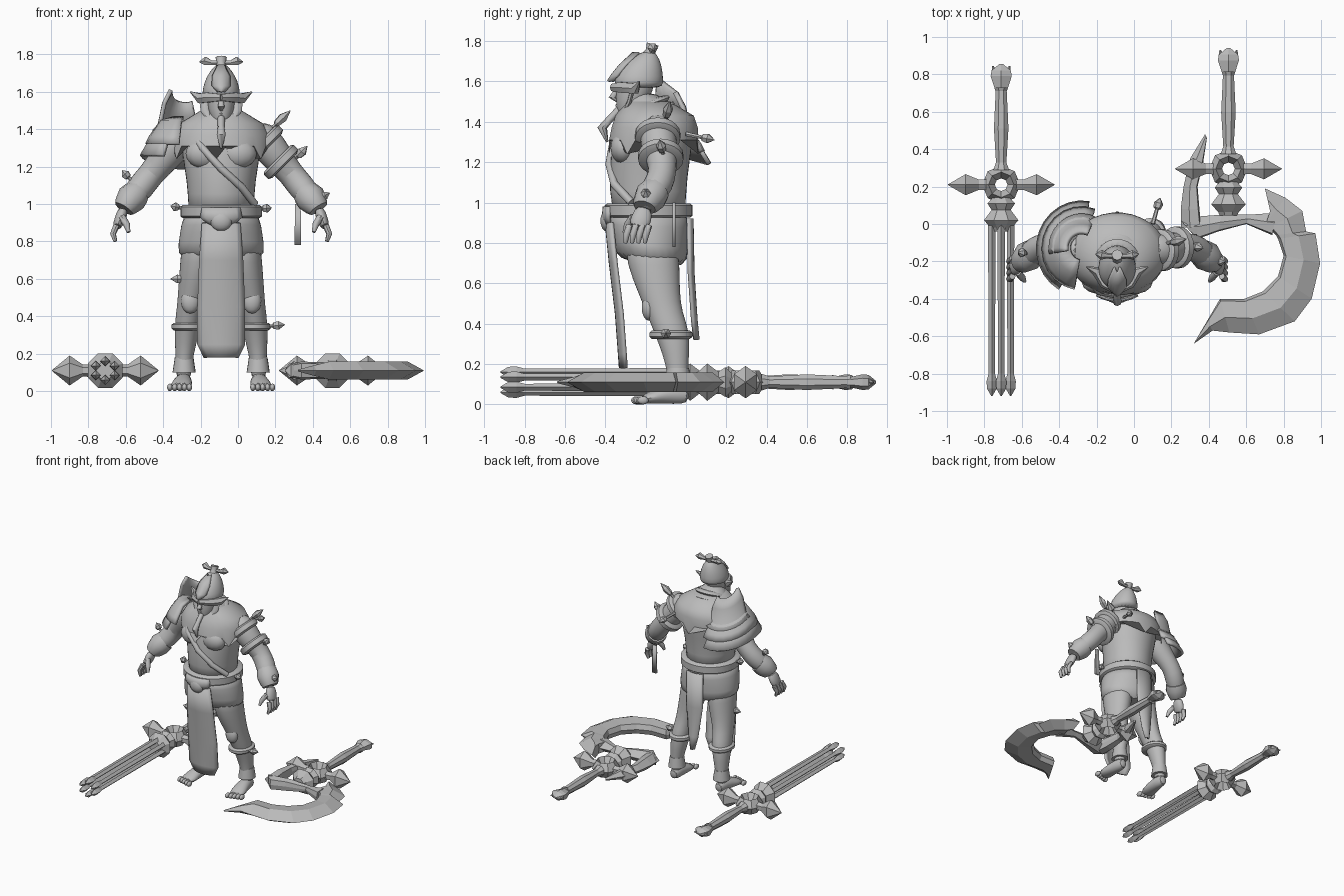
import bpy, bmesh
from math import sin, cos, pi, radians
from mathutils import Vector

cube = bpy.data.objects.get("Cube")
if cube:
    bpy.data.objects.remove(cube, do_unlink=True)

grey = bpy.data.materials.new("plain_grey")
grey.use_nodes = True
GREY = (0.5, 0.5, 0.5, 1)
grey.diffuse_color = GREY
grey.node_tree.nodes["Principled BSDF"].inputs["Base Color"].default_value = GREY

CX = -0.09          # the figure's middle plane
X, Y, Z = Vector((1, 0, 0)), Vector((0, 1, 0)), Vector((0, 0, 1))
SIDES = (("left", 1), ("right", -1))


def skin(name, rings, closed=True, thick=0, smooth=True, sub=0):
    """Skin a stack of point rings into one mesh object."""
    bm = bmesh.new()
    rows = [[bm.verts.new(p) for p in ring] for ring in rings]
    n = len(rows[0])
    for a, b in zip(rows, rows[1:]):
        for i in range(n if closed else n - 1):
            j = (i + 1) % n
            bm.faces.new((a[i], a[j], b[j], b[i]))
    if closed:
        bm.faces.new(rows[0])
        bm.faces.new(rows[-1])
    bmesh.ops.recalc_face_normals(bm, faces=bm.faces)
    mesh = bpy.data.meshes.new(name)
    bm.to_mesh(mesh)
    bm.free()
    mesh.materials.append(grey)
    obj = bpy.data.objects.new(name, mesh)
    bpy.context.collection.objects.link(obj)
    if smooth:
        bpy.ops.object.select_all(action='DESELECT')
        obj.select_set(True)
        bpy.context.view_layer.objects.active = obj
        bpy.ops.object.shade_smooth_by_angle(angle=radians(45))
    if thick:
        mod = obj.modifiers.new("thickness", 'SOLIDIFY')
        mod.thickness, mod.offset = thick, 0
    if sub:
        obj.modifiers.new("rounding", 'SUBSURF').levels = sub
        obj.modifiers["rounding"].render_levels = sub
    return obj


def loft(name, sections, s=1, n=20, sub=1, warp=None, **kw):
    """Stack level ellipses (x, y, z, rx, ry) on the figure's middle plane."""
    rings = []
    for row, (x, y, z, rx, ry) in enumerate(sections):
        ring = [Vector((CX + s * (x + rx * cos(2 * pi * i / n)),
                        y + ry * sin(2 * pi * i / n), z)) for i in range(n)]
        if warp:
            ring = [warp(p, row, i) for i, p in enumerate(ring)]
        rings.append(ring)
    return skin(name, rings, sub=sub, **kw)


def tube(name, path, s=1, ox=CX, n=12, ref=Y, turn=0, **kw):
    """Sweep circles (x, y, z, r) or ellipses (x, y, z, r, r2) along a path."""
    mid = [Vector((ox + s * p[0], p[1], p[2])) for p in path]
    rings = []
    for i, p in enumerate(path):
        along = (mid[min(i + 1, len(mid) - 1)] - mid[max(i - 1, 0)]).normalized()
        side = along.cross(ref).normalized()
        up = side.cross(along)
        rings.append([mid[i] + side * p[3] * cos(a) + up * p[-1] * sin(a)
                      for a in (turn + 2 * pi * k / n for k in range(n))])
    return skin(name, rings, **kw)


def strip(name, rows, bend=0.03, thick=0.015, n=9, sub=0):
    """Hang a curved strip from rows (x, y, z, half width)."""
    ts = [2 * i / (n - 1) - 1 for i in range(n)]
    return skin(name, [[(CX + x + w * t, y + bend * t * t, z) for t in ts]
                       for x, y, z, w in rows], closed=False, thick=thick, sub=sub)


def ball(name, loc, size, s=1):
    x, y, z = loc
    a, b, c = size
    steps = [pi * (k + 0.15) / 8.3 for k in range(9)]
    return loft(name, [(x, y, z - c * cos(t), a * sin(t), b * sin(t)) for t in steps],
                s, n=14, sub=0)


def dart(name, start, end):
    """Small stud with a stem and a faceted diamond tip."""
    a, b = Vector(start), Vector(end)
    spots = ((0, 0.012), (0.55, 0.01), (0.6, 0.02), (0.78, 0.026), (1, 0.002))
    path = [(*(a.lerp(b, t)), r) for t, r in spots]
    tube(name, path, ox=0, n=6, ref=Z, smooth=False)


# Torso, skirt and belt
loft("torso", [(0, -.18, .93, .19, .19), (0, -.19, 1.05, .175, .19), (0, -.18, 1.2, .2, .2),
               (0, -.16, 1.33, .22, .2), (0, -.15, 1.42, .2, .18), (0, -.18, 1.48, .12, .12),
               (0, -.22, 1.55, .06, .065)])


def slant_hem(p, row, i):
    return p - Z * (0.13 * row / 3 * (p.y + 0.3))


loft("skirt", [(0, -.185, .97, .2, .2), (0, -.185, .89, .215, .2),
               (0, -.175, .8, .23, .185), (0, -.17, .7, .24, .18)], warp=slant_hem, n=28)
loft("belt", [(0, -.185, z, .2 + d, .2 + d) for z, d in
              ((.925, .005), (.935, .018), (.985, .018), (.995, .005))], n=32, sub=0)
ball("belt_buckle", (0, -.39, .91), (.06, .035, .055))
strip("buckle_plate", [(0, -.405, .98, .1), (0, -.41, .93, .11), (0, -.405, .88, .05)])
strip("front_tabard", [(0, -.395, .9, .1), (0, -.375, .7, .115), (0, -.345, .45, .125),
                       (0, -.33, .25, .125), (0, -.325, .18, .09)], bend=.03)
strip("back_cloth", [(0, .03, .92, .07), (0, .035, .65, .07), (0, .05, .42, .04),
                     (0, .06, .32, .015)], bend=-.02)

# Sash crossing the chest
tube("chest_sash", [(.18, -.27, 1.0, .02), (.11, -.355, 1.09, .02), (0, -.38, 1.19, .02),
                    (-.1, -.36, 1.3, .02), (-.17, -.27, 1.4, .02)], ref=Y)


# Shoulder mantle with a pointed hem
def pointed_hem(p, row, i):
    return p - Z * (0.07 * (i % 5 == 2) * (row > 2))


loft("shoulder_mantle", [(0, -.19, 1.5, .11, .11), (0, -.155, 1.43, .225, .195),
                         (0, -.155, 1.37, .262, .215), (0, -.16, 1.31, .262, .222)],
     n=30, sub=0, warp=pointed_hem)
for i, (z, r) in enumerate(((1.44, .13), (1.48, .105))):
    loft("neck_scarf_%d" % i, [(0, -.2, z + h, r + d, r + d) for h, d in
                               ((-.025, 0), (0, .025), (.025, 0))],
         warp=lambda p, row, k: p + Z * (0.35 * (p.y + 0.2)))

# Head and helmet
loft("head", [(0, -.3, 1.42, .025, .03), (0, -.28, 1.46, .06, .065), (0, -.255, 1.55, .08, .095),
              (0, -.245, 1.64, .08, .1), (0, -.23, 1.7, .04, .05)])
tube("nose", [(0, -.335, 1.57, .01), (0, -.365, 1.52, .018), (0, -.34, 1.505, .01)], ref=X)
tube("mouth", [(-.035, -.315, 1.475, .006), (0, -.34, 1.48, .01), (.035, -.315, 1.475, .006)], ref=Z)
tube("beard_pendant", [(0, -.33, 1.46, .02), (0, -.38, 1.41, .018), (0, -.415, 1.37, .024),
                       (0, -.39, 1.3, .006)], ref=X, n=8)
loft("helmet", [(0, -.235, 1.565, .095, .115), (0, -.235, 1.59, .105, .125),
                (0, -.225, 1.66, .09, .11), (0, -.205, 1.71, .06, .075), (0, -.185, 1.75, .025, .03)])
strip("helmet_front", [(0, -.385, 1.6, .015), (0, -.365, 1.63, .045), (0, -.325, 1.68, .045),
                       (0, -.26, 1.74, .015)])
tube("helmet_stem", [(0, -.2, 1.7, .04), (0, -.175, 1.75, .025), (0, -.165, 1.785, .03)], ref=X, n=8)
for side, s in SIDES:
    tube(side + "_crest_wing", [(0, -.17, 1.755, .015), (.05, -.17, 1.755, .014),
                                (.085, -.165, 1.765, .026), (.115, -.16, 1.76, .004)], s, ref=Z, n=6)
    tube(side + "_brow_wing", [(0, -.365, 1.57, .014, .02), (.07, -.32, 1.57, .025, .03),
                               (.11, -.25, 1.565, .028, .03), (.165, -.23, 1.6, .003)], s, ref=Z, n=6)
    tube(side + "_cheek_guard", [(.09, -.26, 1.58, .03, .012), (.085, -.28, 1.5, .025, .012),
                                 (.055, -.31, 1.44, .008)], s, n=6)

# Arms, hands, legs and feet
for side, s in SIDES:
    ball(side + "_chest_muscle", (.09, -.31, 1.27), (.1, .065, .08), s)
    tube(side + "_arm", [(.17, -.14, 1.41, .07), (.23, -.14, 1.34, .1), (.3, -.13, 1.25, .088),
                         (.375, -.11, 1.16, .068), (.43, -.135, 1.09, .08), (.49, -.18, 1.02, .06),
                         (.525, -.21, .97, .042)], s, sub=1)
    tube(side + "_wrist_guard", [(.45, -.15, 1.06, .074), (.48, -.175, 1.03, .082),
                                 (.51, -.2, .99, .066), (.52, -.205, .975, .056)], s)
    tube(side + "_palm", [(.52, -.205, .98, .03, .04), (.54, -.22, .92, .032, .055),
                          (.56, -.24, .87, .025, .05)], s, sub=1)
    for f in range(4):
        y = -.29 + f * .032
        tube("%s_finger_%d" % (side, f), [(.56, y + .01, .885, .017), (.578, y - .005, .84, .016),
                                          (.565, y - .01, .8, .01)], s, n=8)
    tube(side + "_thumb", [(.53, -.26, .93, .02), (.505, -.29, .89, .018),
                           (.495, -.305, .85, .01)], s, n=8)
    loft(side + "_leg", [(.11, -.18, .86, .1, .14), (.12, -.16, .68, .1, .13),
                         (.145, -.135, .56, .085, .105), (.165, -.11, .46, .07, .09),
                         (.18, -.07, .36, .07, .09), (.19, -.05, .25, .058, .066),
                         (.2, -.04, .15, .042, .05), (.2, -.04, .06, .045, .05)], s)
    ball(side + "_kneecap", (.165, -.185, .48), (.05, .035, .065), s)
    loft(side + "_knee_band", [(.175, -.075, z, .078 + d, .095 + d) for z, d in
                               ((.325, 0), (.335, .012), (.355, .012), (.365, 0))], s, sub=0)
    loft(side + "_ankle_cuff", [(.198, -.04, z, .05 + d, .055 + d) for z, d in
                                ((.1, .012), (.14, .006), (.18, 0))], s, sub=0)
    tube(side + "_foot", [(.2, .02, .04, .035, .038), (.2, -.06, .055, .045, .055),
                          (.21, -.15, .038, .058, .036), (.22, -.23, .022, .06, .02)], s, ref=Z, sub=1)
    for t in range(5):
        ball("%s_toe_%d" % (side, t), (.17 + t * .026, -.245 + t * .008, .02), (.015, .028, .02), s)

# Armoured bands on the left arm, with a hanging strap
for i, (x, y, z) in enumerate(((.24, -.14, 1.33), (.32, -.125, 1.225))):
    tube("left_arm_band_%d" % i, [(x + t, y, z - t, r) for t, r in
                                  ((-.02, .098), (-.012, .112), (.012, .112), (.02, .09))], n=20)
strip("left_hanging_strap", [(.41, -.06, 1.0, .015), (.41, -.06, .78, .018)], bend=0)


# Layered plates over the right shoulder
def shoulder_plate(name, rows, first, last, steps=12):
    rings = []
    for r, z in rows:
        ring = []
        for k in range(steps + 1):
            a = radians(first + (last - first) * k / steps)
            ring.append((-.28 + r * cos(a), -.13 + r * 1.05 * sin(a),
                         z - .07 * max(0, sin(a))))
        rings.append(ring)
    skin(name, rings, closed=False, thick=.022)


shoulder_plate("upper_shoulder_plate", [(.08, 1.61), (.115, 1.54), (.14, 1.42), (.17, 1.39)], 190, 65)
shoulder_plate("middle_shoulder_plate", [(.06, 1.46), (.13, 1.44), (.185, 1.36), (.205, 1.32)], 260, 70)
shoulder_plate("lower_shoulder_plate", [(.15, 1.38), (.2, 1.32), (.235, 1.26)], 240, 80)

# Diamond tipped studs
for name, start, end in (
        ("shoulder_stud", (.1, -.12, 1.33), (.28, -.08, 1.5)), ("back_stud", (.1, .0, 1.34), (.14, .14, 1.31)),
        ("arm_stud", (.25, -.1, 1.18), (.37, -.13, 1.31)), ("left_wrist_stud", (.38, -.2, 1.0), (.49, -.2, 1.06)),
        ("right_wrist_stud", (-.54, -.16, 1.09), (-.62, -.15, 1.18)), ("left_belt_stud", (.07, -.2, .97), (.18, -.22, .98)),
        ("right_belt_stud", (-.26, -.2, .97), (-.36, -.22, .99)), ("right_thigh_stud", (-.2, -.17, .6), (-.36, -.18, .6)),
        ("left_knee_stud", (.1, -.1, .34), (.25, -.1, .355))):
    dart(name, start, end)


# Two weapons lying on the ground
def weapon_hilt(name, wx, wy, wz=0.11):
    def rod(part, profile, n=8, flat=1):
        tube(name + part, [(0, wy + y, wz, r, r * flat) for y, r in profile], ox=wx, n=n,
             ref=Z, turn=pi / n, smooth=False)
    rod("_grip", ((.08, .045), (.12, .03), (.3, .042), (.5, .032), (.52, .04)))
    rod("_pommel", ((.5, .035), (.58, .065), (.61, .06), (.645, .012)), 6, .6)
    rod("_collar", ((-.06, .04), (-.1, .08), (-.135, .055), (-.19, .1), (-.23, .06), (-.25, .05)))
    for side, s in SIDES:
        tube("%s_%s_guard_spike" % (name, side), [(.06, wy, wz, .035), (.12, wy, wz, .032),
             (.19, wy, wz, .065, .08), (.285, wy, wz, .002)], s, ox=wx, n=6, ref=Z,
             turn=pi / 6, smooth=False)
        tube("%s_%s_pommel_point" % (name, side), [(.03, wy + .58, wz, .025), (.045, wy + .635, wz, .004)],
             s, ox=wx, n=4, ref=Z, smooth=False)
    # Open guard ring, swept round a diamond section
    bpy.ops.mesh.primitive_torus_add(location=(wx, wy, wz), major_radius=.068, minor_radius=.034,
                                     major_segments=8, minor_segments=4)
    ring = bpy.context.object
    ring.name = name + "_guard_ring"
    ring.scale.z = 1.7
    ring.data.materials.append(grey)


weapon_hilt("pronged_weapon", -.71, .21)
for k in range(6):
    a = pi / 2 + k * pi / 3
    x, z = .058 * cos(a), .11 + .05 * sin(a)
    tube("prong_%d" % k, [(x, y, z, r) for y, r in
         ((.0, .02), (-.8, .017), (-.84, .028), (-.88, .026), (-.92, .003))],
         ox=-.71, n=4, ref=Z, smooth=False)

weapon_hilt("crescent_weapon", .505, .295)


def blade(name, pairs, thick=0.048):
    """Bevelled blade between outer (sharp) and inner (thick) edge points."""
    rings = []
    for ox, oy, ix, iy in pairs:
        o, i = Vector((ox, oy, .11)), Vector((ix, iy, .11))
        h = thick * min(1, (o - i).length / .1)
        ridge, lip = o.lerp(i, .45), o.lerp(i, .93)
        rings.append([o, ridge + Z * h, lip + Z * h * .8, i, lip - Z * h * .8, ridge - Z * h])
    skin(name, rings, smooth=False)


blade("crescent_blade", [(.32, -.64, .325, -.63), (.42, -.57, .39, -.52), (.51, -.58, .46, -.40),
                         (.67, -.59, .59, -.40), (.86, -.52, .69, -.36), (.95, -.40, .77, -.28),
                         (.995, -.21, .8, -.17), (.97, -.05, .77, -.08), (.92, -.04, .76, -.06),
                         (.9, .07, .72, -.02), (.81, .14, .7, .0), (.70, .19, .73, .06)])
blade("blade_neck", [(.76, .06, .74, -.06), (.62, .05, .6, .0), (.47, .05, .45, -.04),
                     (.34, .04, .34, -.08), (.25, .02, .3, -.04)])
blade("blade_horn", [(.25, -.02, .36, -.02), (.25, .08, .35, .08), (.265, .2, .34, .2),
                     (.3, .35, .37, .33), (.38, .48, .39, .46)])
